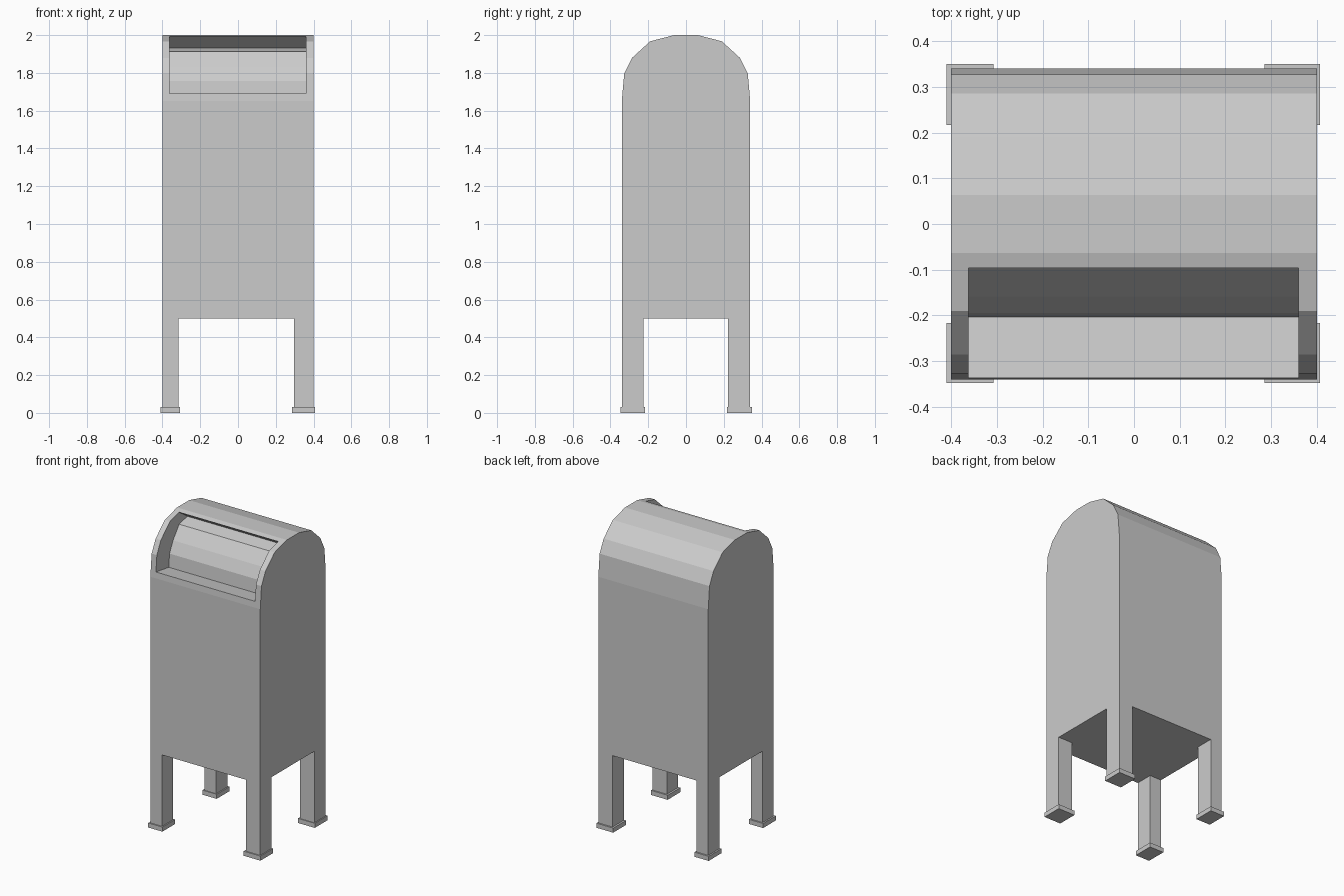
import bpy, bmesh

if "Cube" in bpy.data.objects:
    bpy.data.objects.remove(bpy.data.objects["Cube"])


def prism(name, profile, x0, x1):
    """Extrude a (y, z) outline along x."""
    bm = bmesh.new()
    face = bm.faces.new([bm.verts.new((x0, y, z)) for y, z in profile])
    ext = bmesh.ops.extrude_face_region(bm, geom=[face])
    verts = [v for v in ext["geom"] if isinstance(v, bmesh.types.BMVert)]
    bmesh.ops.translate(bm, verts=verts, vec=(x1 - x0, 0, 0))
    bmesh.ops.recalc_face_normals(bm, faces=bm.faces)
    mesh = bpy.data.meshes.new(name)
    bm.to_mesh(mesh)
    bm.free()
    ob = bpy.data.objects.new(name, mesh)
    bpy.context.collection.objects.link(ob)
    return ob


def box(name, x0, x1, y0, y1, z0, z1):
    return prism(name, [(y0, z0), (y1, z0), (y1, z1), (y0, z1)], x0, x1)


def cut(target, cutter):
    mod = target.modifiers.new("cut", 'BOOLEAN')
    mod.operation = 'DIFFERENCE'
    mod.solver = 'EXACT'
    mod.object = cutter
    bpy.context.view_layer.objects.active = target
    bpy.ops.object.modifier_apply(modifier=mod.name)
    bpy.data.objects.remove(cutter, do_unlink=True)


# Body with faceted barrel roof, running down into the legs
half = [(0.34, 0.02), (0.34, 1.65), (0.327, 1.797), (0.285, 1.88),
        (0.19, 1.967), (0.063, 2.0)]
outline = half + [(-y, z) for y, z in reversed(half)]
body = prism("mailbox_body", outline, -0.40, 0.40)

# Openings between the legs
cut(body, box("leg_gap_front_back", -0.315, 0.297, -0.6, 0.6, -0.2, 0.50))
cut(body, box("leg_gap_sides", -0.6, 0.6, -0.225, 0.222, -0.2, 0.50))

# Recessed mail hatch: lip underside, curved door panel, sloping ledge
hatch = [(-0.17, 2.04), (-0.095, 1.991), (-0.01, 1.932), (-0.095, 1.912),
         (-0.158, 1.83), (-0.195, 1.757), (-0.203, 1.67), (-0.40, 1.699),
         (-0.40, 2.04)]
cut(body, prism("hatch_recess", hatch, -0.362, 0.36))

# Feet
for side, x0, x1 in (("left", -0.41, -0.307), ("right", 0.285, 0.407)):
    for end, y0, y1 in (("front", -0.348, -0.216), ("back", 0.217, 0.35)):
        box(f"foot_{end}_{side}", x0, x1, y0, y1, 0.0, 0.03)
